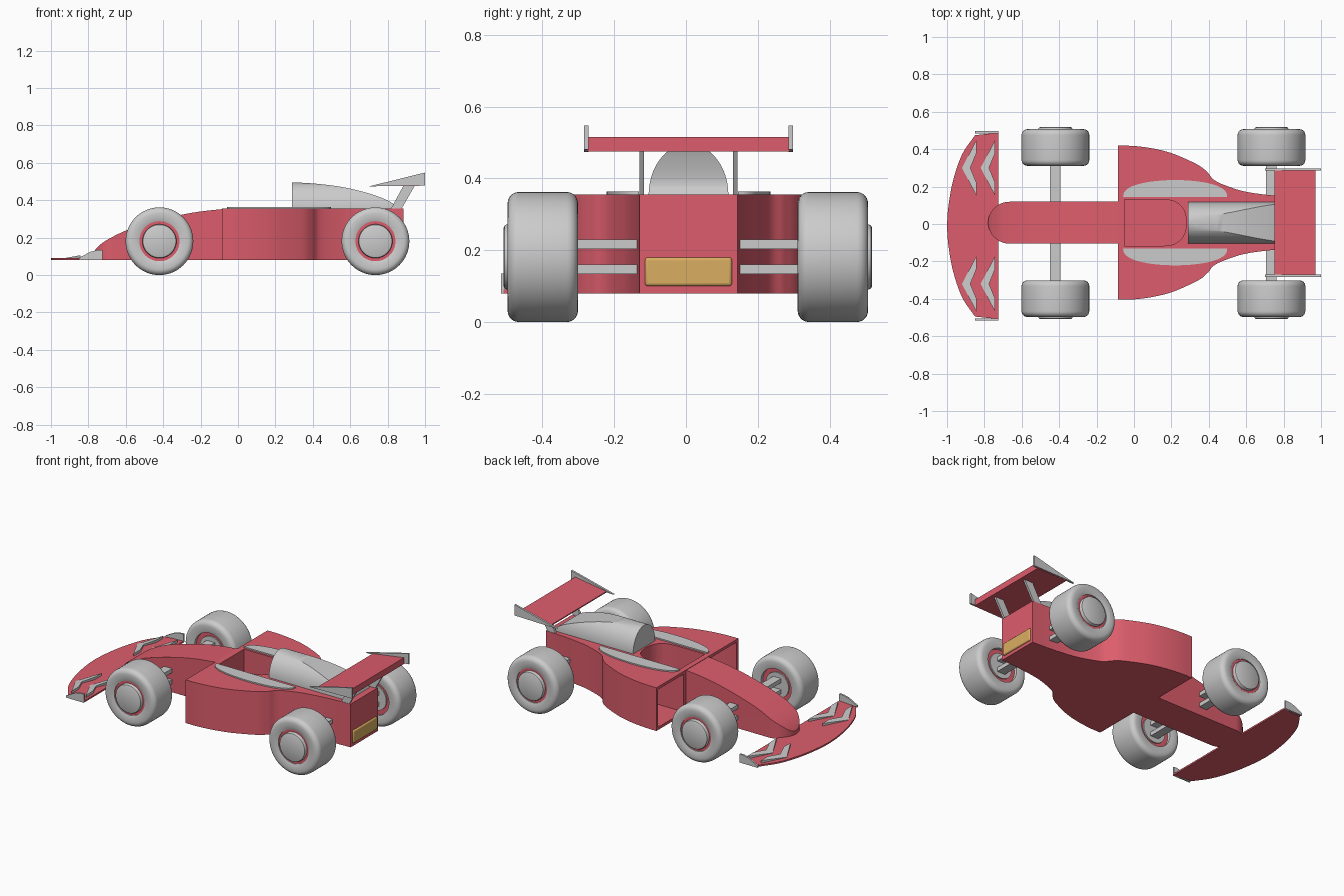
import bpy, bmesh, math
from mathutils import Vector

if "Cube" in bpy.data.objects:
    bpy.data.objects.remove(bpy.data.objects["Cube"])

YC = 0.007  # centre line of the car


def material(name, rgb):
    m = bpy.data.materials.new(name)
    m.diffuse_color = (*rgb, 1)
    m.use_nodes = True
    m.node_tree.nodes["Principled BSDF"].inputs["Base Color"].default_value = m.diffuse_color
    return m


RED = material("red_paint", (0.72, 0.11, 0.15))
TAN = material("amber_lamp", (0.70, 0.42, 0.12))


def finish(name, bm, mat=None):
    bmesh.ops.recalc_face_normals(bm, faces=bm.faces)
    me = bpy.data.meshes.new(name)
    bm.to_mesh(me)
    bm.free()
    ob = bpy.data.objects.new(name, me)
    bpy.context.collection.objects.link(ob)
    if mat:
        me.materials.append(mat)
    return ob


def curve(pts, n=6):
    """Catmull-Rom curve through the points."""
    p = [Vector(q) for q in pts]
    p = [2 * p[0] - p[1]] + p + [2 * p[-1] - p[-2]]
    out = []
    for a, b, c, d in zip(p, p[1:], p[2:], p[3:]):
        for i in range(n):
            t = i / n
            v = b + 0.5 * t * (c - a + t * (2 * a - 5 * b + 4 * c - d + t * (3 * (b - c) + d - a)))
            out.append(tuple(v))
    return out + [tuple(p[-2])]


def mirrored(half, yc=YC):
    """Close a half outline (x, y) across the centre line."""
    return [(x, yc + y) for x, y in half] + [(x, yc - y) for x, y in reversed(half) if y > 1e-6]


def prism(name, pts, axis, lo, hi, mat=None):
    """Extrude a flat outline along an axis."""
    put = {"x": lambda a, b, c: (c, a, b), "y": lambda a, b, c: (a, c, b), "z": lambda a, b, c: (a, b, c)}[axis]
    bm = bmesh.new()
    ends = [[bm.verts.new(put(a, b, c)) for a, b in pts] for c in (lo, hi)]
    for e in ends:
        bm.faces.new(e)
    for i in range(len(pts)):
        j = (i + 1) % len(pts)
        bm.faces.new((ends[0][i], ends[0][j], ends[1][j], ends[1][i]))
    return finish(name, bm, mat)


def box(name, lo, hi, mat=None):
    return prism(name, [(lo[0], lo[1]), (hi[0], lo[1]), (hi[0], hi[1]), (lo[0], hi[1])], "z", lo[2], hi[2], mat)


def lathe(name, profile, x, z, mat=None, n=64):
    """Spin a closed (radius, y) profile about a line parallel to y."""
    bm = bmesh.new()
    rings = []
    for r, y in profile:
        rings.append([bm.verts.new((x + r * math.cos(2 * math.pi * i / n), y, z + r * math.sin(2 * math.pi * i / n)))
                      for i in range(n)])
    for k in range(len(rings)):
        a, b = rings[k], rings[(k + 1) % len(rings)]
        for i in range(n):
            j = (i + 1) % n
            bm.faces.new((a[i], a[j], b[j], b[i]))
    bmesh.ops.remove_doubles(bm, verts=bm.verts, dist=1e-5)
    return finish(name, bm, mat)


def boolean(ob, cutter, op):
    m = ob.modifiers.new("cut", "BOOLEAN")
    m.operation, m.object, m.solver = op, cutter, "EXACT"
    cutter.hide_render = True
    bpy.context.view_layer.objects.active = ob
    bpy.ops.object.modifier_apply(modifier=m.name)
    bpy.data.objects.remove(cutter)


# main body with side pods
pod = curve([(-.085, .412), (0, .41), (.1, .397), (.2, .372), (.3, .33), (.36, .298), (.397, .265)])
tail = curve([(.397, .265), (.43, .227), (.5, .195), (.6, .165), (.75, .145), (.885, .137)])
body = prism("body", mirrored(pod + tail[1:]), "z", .08, .355, RED)

# hollow intakes in the pod fronts
for s in (1, -1):
    outer = [(x, y - .018) for x, y in pod if x < .31]
    cav = [(-.2, .14), (-.2, .394)] + outer + [(.3, .14)]
    boolean(body, prism("intake_cutter", [(x, YC + s * y) for x, y in cav], "z", .098, .337), "DIFFERENCE")

# cockpit opening
well = [(-.05, .125)] + curve([(.15, .125), (.21, .116), (.25, .09), (.273, .05), (.28, 0)])
boolean(body, prism("cockpit_cutter", mirrored(well), "z", .1, .5), "DIFFERENCE")

# nose: rounded plan trimmed by its side profile
tip = [(-.665 - .115 * math.cos(t), .112 * math.sin(t)) for t in [i * math.pi / 24 for i in range(13)]]
nose = prism("nose", mirrored(tip + [(-.085, .112)]), "z", .08, .4, RED)
ridge = curve([(-.79, .1), (-.75, .15), (-.7, .188), (-.6, .238), (-.5, .272), (-.4, .3), (-.3, .323), (-.2, .34), (-.08, .353)])
boolean(nose, prism("nose_cutter", ridge + [(-.08, .05), (-.79, .05)], "y", -.3, .3), "INTERSECT")

# engine cover: arch trimmed by its side profile
arch = [(YC + .111 * math.cos(math.pi * i / 32), .354 + .142 * math.sin(math.pi * i / 32)) for i in range(33)]
cover = prism("engine_cover", arch, "x", .29, .88)
spine = curve([(.28, .496), (.4, .49), (.55, .472), (.68, .442), (.78, .408), (.83, .38), (.845, .353)])
boolean(cover, prism("cover_cutter", spine + [(.28, .353)], "y", -.3, .3), "INTERSECT")

# cockpit side pads
for s in (1, -1):
    arc = [(.22 - .278 * math.cos(math.pi * i / 32), .15 + .09 * math.sin(math.pi * i / 32) ** .8) for i in range(33)]
    prism("cockpit_side_pad", [(x, YC + s * (y - .012)) for x, y in arc], "z", .35, .363)

# wheels and suspension arms
for x in (-.42, .735):
    for s in (1, -1):
        def side(profile):
            return [(r, YC - .002 + s * y) for r, y in profile]
        corner = [i * math.pi / 12 for i in range(7)]
        tyre = [(.107, .31), (.107, .496)]
        tyre += [(.125, .502)] + [(.15 + .031 * math.sin(t), .471 + .031 * math.cos(t)) for t in corner]
        tyre += [(.15 + .031 * math.cos(t), .337 - .031 * math.sin(t)) for t in corner] + [(.125, .306)]
        lathe("tyre", side(tyre), x, .181)
        lathe("wheel_rim", side([(0, .33), (.108, .33), (.108, .49), (0, .49)]), x, .181, RED)
        lathe("wheel_hub", side([(0, .322), (.08, .322), (.08, .4), (.091, .4), (.091, .504), (.088, .51), (.082, .513), (0, .513)]), x, .181)
    for z in (.147, .217):
        for s in (1, -1):
            y = sorted((YC + s * .1, YC + s * .33))
            box("suspension_arm", (x - .028, y[0], z - .013), (x + .028, y[1], z + .013))

# front wing with end plates and swept flaps
WC = -.01
lead = curve([(-1, 0), (-.993, .1), (-.968, .24), (-.92, .38), (-.85, .485)])
prism("front_wing", mirrored(lead + [(-.725, .498)], WC), "z", .08, .09, RED)


def flap(name, outline, s, x0, x1, rise):
    """Flap plate that rises toward its trailing edge."""
    bm = bmesh.new()
    lo = [bm.verts.new((x, WC + s * y, .088)) for x, y in outline]
    hi = [bm.verts.new((x, WC + s * y, .092 + rise * (x - x0) / (x1 - x0))) for x, y in outline]
    bm.faces.new(lo)
    bm.faces.new(hi)
    for i in range(len(lo)):
        j = (i + 1) % len(lo)
        bm.faces.new((lo[i], lo[j], hi[j], hi[i]))
    finish(name, bm)


for s in (1, -1):
    for x in (-.92, -.82):
        flap("front_wing_flap", [(x, .31), (x + .078, .46), (x + .078, .39), (x + .045, .31), (x + .078, .23), (x + .078, .16)],
             s, x, x + .078, .014)
    y = sorted((WC + s * .495, WC + s * .506))
    prism("front_wing_end_plate", [(-.85, .08), (-.85, .092), (-.79, .124), (-.755, .133), (-.725, .135), (-.725, .08)], "y", *y)

# rear wing, end plates and struts
prism("rear_wing", [(.75, .475), (.97, .475), (.97, .515), (.75, .482)], "y", YC - .283, YC + .283, RED)
for s in (1, -1):
    y = sorted((YC + s * .278, YC + s * .291))
    prism("rear_wing_end_plate", [(.7, .474), (1, .48), (1, .548)], "y", *y)
    y = sorted((YC + s * .124, YC + s * .137))
    prism("rear_wing_strut", [(.815, .35), (.872, .35), (.945, .478), (.885, .478)], "y", *y)

# rear lamp
lamp = box("rear_lamp", (.875, YC - .121, .1), (.895, YC + .121, .18), TAN)
bev = lamp.modifiers.new("bevel", "BEVEL")
bev.width, bev.segments = .008, 3

for ob in bpy.data.objects:
    ob.select_set(True)
bpy.context.view_layer.objects.active = body
bpy.ops.object.shade_smooth_by_angle(angle=math.radians(30))
